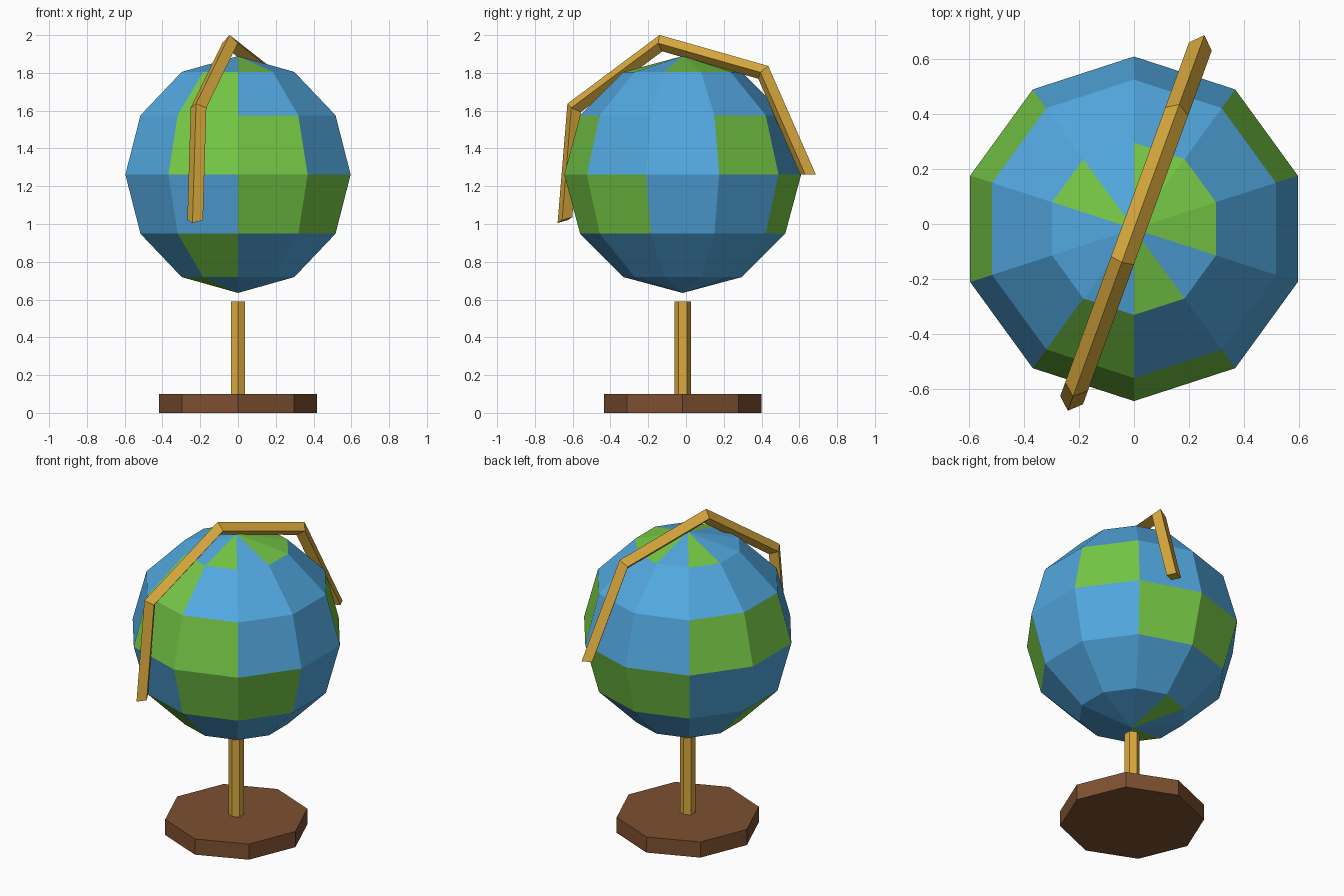
import bpy, bmesh, math
from math import sin, cos, radians, degrees
from mathutils import Vector

if "Cube" in bpy.data.objects:
    bpy.data.objects.remove(bpy.data.objects["Cube"])

CY = -0.0175                      # stand axis in y
GLOBE_Z, GLOBE_R = 1.262, 0.627


def material(name, rgb):
    # sRGB 0-255 to linear
    lin = [((c / 255 + 0.055) / 1.055) ** 2.4 for c in rgb] + [1]
    m = bpy.data.materials.new(name)
    m.use_nodes = True
    m.diffuse_color = lin
    m.node_tree.nodes["Principled BSDF"].inputs["Base Color"].default_value = lin
    return m


ocean = material("ocean_blue", (82, 168, 224))
land = material("land_green", (118, 200, 70))
brass = material("brass", (218, 170, 62))
wood = material("dark_wood", (125, 80, 49))


def add_object(name, bm, *mats):
    bmesh.ops.recalc_face_normals(bm, faces=bm.faces)
    me = bpy.data.meshes.new(name)
    bm.to_mesh(me)
    bm.free()
    for m in mats:
        me.materials.append(m)
    ob = bpy.data.objects.new(name, me)
    bpy.context.collection.objects.link(ob)
    return ob


def prism(name, sides, radius, z0, z1, mat):
    # upright prism with one corner towards the front
    bm = bmesh.new()
    ring = [bm.verts.new((radius * sin(a), CY - radius * cos(a), z0))
            for a in (2 * math.pi * i / sides for i in range(sides))]
    face = bm.faces.new(ring)
    top = bmesh.ops.extrude_face_region(bm, geom=[face])["geom"]
    verts = [v for v in top if isinstance(v, bmesh.types.BMVert)]
    bmesh.ops.translate(bm, verts=verts, vec=(0, 0, z1 - z0))
    return add_object(name, bm, mat)


# Stand
prism("base", 8, 0.4175, 0, 0.1, wood)
prism("post", 6, 0.0442, 0.1, 0.59, brass)

# Globe: land sectors in each latitude band, top to bottom,
# sectors counted from the front towards +x
LAND = [{0, 2, 3, 4, 6}, {9}, {0, 3, 6, 7, 9}, {0, 1, 4, 5}, {7, 9}, {5, 8}]
bm = bmesh.new()
bmesh.ops.create_uvsphere(bm, u_segments=10, v_segments=6, radius=GLOBE_R)
for f in bm.faces:
    c = f.calc_center_median()
    sector = int((degrees(math.atan2(c.y, c.x)) + 90) % 360 // 36)
    band = int(degrees(c.angle(Vector((0, 0, 1)))) // 30)
    f.material_index = int(sector in LAND[band])
globe = add_object("globe", bm, ocean, land)
globe.location = (0, CY, GLOBE_Z)

# Meridian arm: diamond section swept in four straight pieces
ARC_R, TUBE = 0.706, 0.044
along = Vector((cos(radians(70)), sin(radians(70)), 0))
across = Vector((along.y, -along.x, 0))
centre = Vector((0, CY, GLOBE_Z))
bm = bmesh.new()
rings = []
for step in range(5):
    a = radians(50 * step)
    out = along * cos(a) + Vector((0, 0, sin(a)))
    rings.append([bm.verts.new(centre + out * (ARC_R + TUBE * r) + across * TUBE * s)
                  for r, s in ((1, 0), (0, 1), (-1, 0), (0, -1))])
for a, b in zip(rings, rings[1:]):
    for i in range(4):
        j = (i + 1) % 4
        bm.faces.new((a[i], a[j], b[j], b[i]))
bm.faces.new(rings[0])
bm.faces.new(rings[-1])
add_object("meridian_arm", bm, brass)
